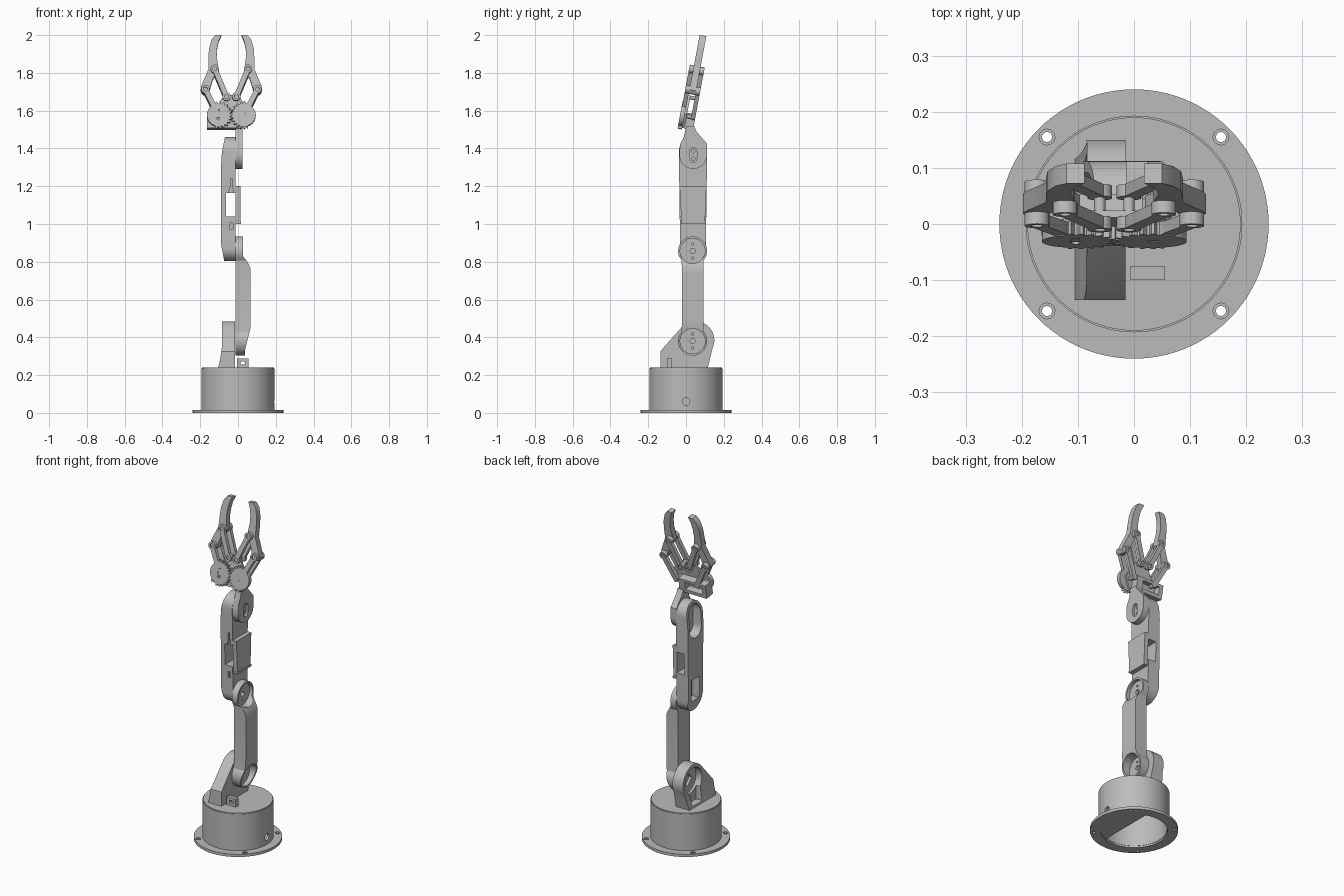
import bpy, bmesh
from math import sin, cos, pi, radians, atan2, hypot
from mathutils import Matrix, Vector

if "Cube" in bpy.data.objects:
    bpy.data.objects.remove(bpy.data.objects["Cube"])

grey = bpy.data.materials.new("plain grey")
grey.use_nodes = True
grey.diffuse_color = (0.5, 0.5, 0.5, 1)
grey.node_tree.nodes["Principled BSDF"].inputs["Base Color"].default_value = (0.5, 0.5, 0.5, 1)
parts = []


def prism(name, pts, axis, lo, hi):
    """Extrude a 2D outline along an axis: x takes (y,z), y takes (x,z), z takes (x,y)."""
    place = {"x": lambda a, b, t: (t, a, b), "y": lambda a, b, t: (a, t, b),
             "z": lambda a, b, t: (a, b, t)}[axis]
    bm = bmesh.new()
    low, high = [[bm.verts.new(place(a, b, t)) for a, b in pts] for t in (lo, hi)]
    bm.faces.new(low)
    bm.faces.new(high)
    n = len(pts)
    for i in range(n):
        j = (i + 1) % n
        bm.faces.new((low[i], low[j], high[j], high[i]))
    bmesh.ops.recalc_face_normals(bm, faces=bm.faces)
    mesh = bpy.data.meshes.new(name)
    bm.to_mesh(mesh)
    bm.free()
    mesh.materials.append(grey)
    ob = bpy.data.objects.new(name, mesh)
    bpy.context.collection.objects.link(ob)
    parts.append(ob)
    return ob


def arc(c, r, start, end, n=24):
    return [(c[0] + r * cos(radians(start + (end - start) * i / n)),
             c[1] + r * sin(radians(start + (end - start) * i / n))) for i in range(n + 1)]


def circle(c, r, n=48):
    return arc(c, r, 0, 360, n)[:-1]


def rect(a0, a1, b0, b1):
    return [(a0, b0), (a1, b0), (a1, b1), (a0, b1)]


def capsule(p, q, rp, rq=None):
    """Rounded bar outline from p to q."""
    rq = rq or rp
    d = atan2(q[1] - p[1], q[0] - p[0]) * 180 / pi
    return arc(p, rp, d + 90, d + 270) + arc(q, rq, d - 90, d + 90)


def cut(ob, *shapes):
    """Subtract outlines (pts, axis, lo, hi) from an object."""
    cutters = [prism("cutter", *s) for s in shapes]
    for c in cutters:
        c.hide_render = True
        m = ob.modifiers.new("cut", "BOOLEAN")
        m.operation, m.solver, m.object = "DIFFERENCE", "EXACT", c
    dg = bpy.context.evaluated_depsgraph_get()
    mesh = bpy.data.meshes.new_from_object(ob.evaluated_get(dg))
    ob.modifiers.clear()
    ob.data = mesh
    for c in cutters:
        parts.remove(c)
        bpy.data.objects.remove(c)
    return ob


# Hollow base with bolted flange
bolts = [(sx * 0.155, sy * 0.155) for sx in (-1, 1) for sy in (-1, 1)]
flange = prism("base_flange", circle((0, 0), 0.24, 96), "z", 0, 0.016)
cut(flange, (circle((0, 0), 0.182, 64), "z", -1, 1),
    *[(circle(b, 0.009, 20), "z", -1, 1) for b in bolts],
    *[(circle(b, 0.014, 20), "z", 0.009, 1) for b in bolts])
drum = prism("base_drum", circle((0, 0), 0.193, 96), "z", 0.01, 0.236)
cut(drum, (circle((0, 0), 0.18, 64), "z", -1, 0.22),
    (circle((0, 0.06), 0.02, 24), "x", 0.1, 0.3))
prism("base_lid", circle((0, 0), 0.19, 96), "z", 0.23, 0.24)
prism("base_floor", arc((0, 0), 0.184, -72, 72), "z", 0.004, 0.014)

# Shoulder bracket with open pocket on its outer side
hub = (0.05, 0.385)
shoulder = prism("shoulder_bracket",
                 [(0.115, 0.235), (0.13, 0.3)] + arc(hub, 0.1, -25, 135)
                 + [(-0.12, 0.345), (-0.135, 0.325), (-0.135, 0.235)], "x", -0.105, -0.015)
cut(shoulder, ([(-0.2, 0.2), (-0.106, 0.235), (-0.095, 0.28), (-0.085, 0.35), (-0.082, 0.6), (-0.2, 0.6)], "y", -1, 1),
    (circle(hub, 0.08), "x", -0.2, -0.045),
    (rect(-0.01, 0.085, 0.25, 0.36), "x", -0.2, -0.06),
    (circle(hub, 0.04, 4), "x", -0.2, -0.03))
clip = prism("cable_clip", rect(-0.006, 0.055, 0.235, 0.287), "y", -0.1, -0.075)
cut(clip, (rect(0.012, 0.036, 0.255, 0.272), "y", -1, 1))

# Lower arm: waisted bar, sloped ends, round recesses with screw holes
low, high = (0.035, 0.38), (0.035, 0.857)
lower = prism("lower_arm", arc(low, 0.077, 140, 400) + [(0.092, 0.5), (0.092, 0.74)]
              + arc(high, 0.077, -40, 220) + [(-0.02, 0.74), (-0.02, 0.5)], "x", -0.012, 0.066)
screws = []
for c in (low, high):
    screws.append((circle(c, 0.066), "x", 0.006, 1))
    screws.append((circle(c, 0.014, 24), "x", -1, 1))
    screws += [(circle((c[0], c[1] + d), 0.006, 12), "x", -1, 1) for d in (-0.037, 0.037)]
cut(lower, ([(0.2, 0.74), (0.066, 0.765), (0.05, 0.8), (0.026, 0.83), (0.026, 1), (0.2, 1)], "y", -1, 1),
    ([(0.2, 0.46), (0.066, 0.45), (0.036, 0.33), (0.036, 0.2), (0.2, 0.2)], "y", -1, 1), *screws)

# Upper arm: long rounded body with a window and outer pockets
upper = prism("upper_arm", capsule((0.037, 0.872), (0.037, 1.385), 0.068, 0.075), "x", -0.09, -0.012)
cut(upper, (rect(-0.064, -0.012, 1.04, 1.165), "y", -1, 1),
    (rect(-0.043, -0.027, 0.97, 1.005), "y", -1, -0.02),
    ([(-0.05, 1.16), (-0.022, 1.16), (-0.03, 1.2), (-0.03, 1.24), (-0.04, 1.24), (-0.04, 1.2)], "y", -1, -0.02),
    ([(-0.2, 1.3), (-0.091, 1.3), (-0.085, 1.38), (-0.068, 1.465), (-0.068, 1.6), (-0.2, 1.6)], "y", -1, 1),
    ([(-0.2, 0.7), (-0.072, 0.7), (-0.072, 0.8), (-0.091, 0.9), (-0.2, 0.9)], "y", -1, 1),
    (capsule((0.037, 1.3), (0.037, 1.388), 0.055), "x", -0.2, -0.035),
    (rect(0, 0.075, 0.87, 1.0), "x", -0.2, -0.04))
prism("elbow_servo_cover", [(-0.024, 1.0), (0.1, 1.0), (0.108, 1.2), (-0.034, 1.2)], "x", -0.013, 0.013)
prism("elbow_servo_rim", rect(-0.027, 0.105, 1.0, 1.012), "x", -0.013, 0.016)

# Wrist plate with slotted hub
wrist = prism("wrist_plate", arc((0.038, 1.365), 0.073, 180, 360)
              + [(0.111, 1.425), (0.055, 1.49), (0.045, 1.515), (0, 1.515), (-0.012, 1.46), (-0.032, 1.42)],
              "x", -0.013, 0.025)
cut(wrist, (capsule((0.038, 1.345), (0.038, 1.385), 0.019), "x", 0.012, 1),
    *[(circle((0.038, 1.365 + d), 0.009, 16), "x", -1, 1) for d in (-0.02, 0.02)])

# Gripper, built upright about the gear axis and then leaned back
first = len(parts)
mid = -0.035


def gear(c, r, teeth, phase, toward):
    """Toothed outline, plain on the side away from its partner."""
    pts = []
    for i in range(teeth * 4):
        a = 2 * pi * (i - 0.5 + phase * 2) / (teeth * 4)
        tip = r * 1.07 if i % 4 < 2 else r * 0.9
        k = tip if cos(a) * toward > -0.3 else r * 0.87
        pts.append((c[0] + k * cos(a), c[1] + k * sin(a)))
    return pts


finger = [(0.053, 0.435), (0.085, 0.435), (0.105, 0.41), (0.119, 0.36), (0.122, 0.3), (0.122, 0.25),
          (0.158, 0.165), (0.163, 0.14), (0.152, 0.12), (0.13, 0.118), (0.115, 0.14), (0.098, 0.2),
          (0.07, 0.24), (0.072, 0.28), (0.078, 0.32), (0.076, 0.36), (0.068, 0.4)]
crank, knuckle, anchor, elbow = (0.069, 0), (0.138, 0.14), (0.026, 0.1), (0.088, 0.249)

for side, s in (("right", -1), ("left", 1)):
    def at(p):
        return (mid + s * p[0], p[1])

    prism(side + "_finger", [at(p) for p in finger], "y", -0.018, 0.018)
    wheel = prism(side + "_gear", gear(at(crank), 0.069, 22, 0 if s < 0 else 1, -s), "y", -0.042, -0.018)
    cut(wheel, (circle(at(crank), 0.01, 16), "y", -1, 1))
    if s < 0:
        x, z = at(crank)
        cut(wheel, (capsule((x, z - 0.02), (x, z + 0.025), 0.007), "y", -1, -0.03))
    for depth, lo, hi in (("front", -0.04, -0.018), ("rear", 0.018, 0.04)):
        for kind, p, q in (("outer", crank, knuckle), ("inner", anchor, elbow)):
            bar = prism(f"{side}_{depth}_{kind}_link", capsule(at(p), at(q), 0.014), "y", lo, hi)
            for end in ((q,) if kind == "outer" else (p, q)):
                boss = prism("link_boss", circle(at(end), 0.022, 24), "y", lo, hi)
                face = (-1, lo + 0.008) if lo < 0 else (hi - 0.008, 1)
                cut(boss, (circle(at(end), 0.011, 16), "y", *face))
                cut(bar, (circle(at(end), 0.011, 16), "y", *face))
    prism(side + "_anchor_pin", circle(at(anchor), 0.01, 16), "y", -0.02, 0.02)
    prism(side + "_crank_pin", circle(at(crank), 0.01, 16), "y", -0.02, 0.02)

# Gripper mount: plate behind the gears and servo frame
prism("gripper_plate", [(-0.165, -0.066), (0.02, -0.066), (0.06, 0.01), (0.005, 0.11),
                        (-0.075, 0.11), (-0.13, 0.02), (-0.165, 0.02)], "y", -0.019, -0.006)
frame = prism("servo_frame", rect(-0.165, 0.015, -0.066, 0.018), "y", -0.008, 0.04)
cut(frame, (rect(-0.14, -0.025, -0.045, 0.002), "y", 0.0, 1))

lean = Matrix.Translation(Vector((0, 0.01, 1.57))) @ Matrix.Rotation(-0.185, 4, "X")
for ob in parts[first:]:
    ob.data.transform(lean)

# Smooth the round walls, keep edges sharp
bpy.ops.object.select_all(action="DESELECT")
for ob in parts:
    ob.select_set(True)
bpy.context.view_layer.objects.active = parts[0]
bpy.ops.object.shade_smooth_by_angle(angle=radians(30))
